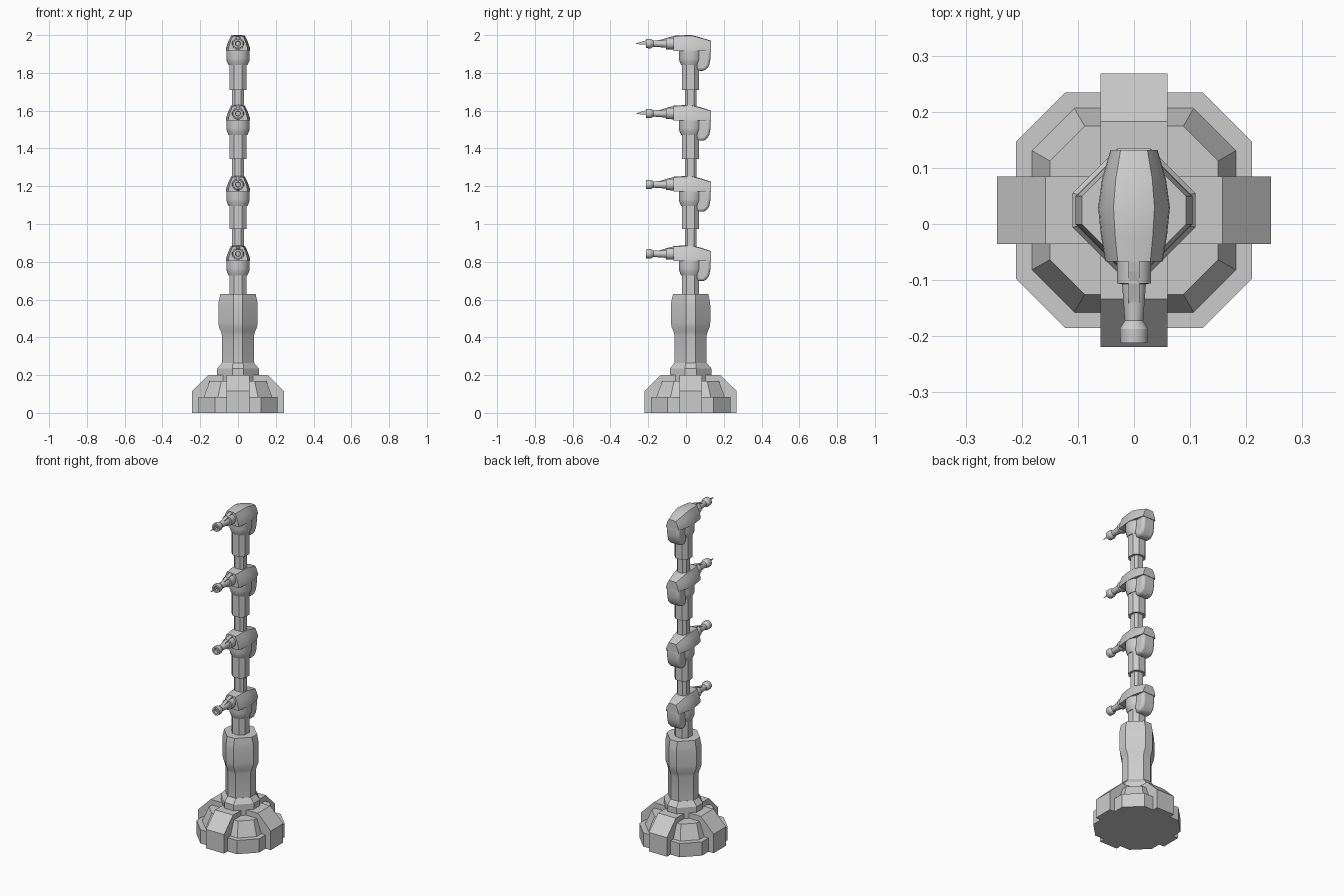
import bpy, bmesh, math

if "Cube" in bpy.data.objects:
    bpy.data.objects.remove(bpy.data.objects["Cube"])

CY = 0.0245  # the column axis sits slightly behind the origin


def finish(name, bm, bevel=0.0, smooth=None):
    bmesh.ops.recalc_face_normals(bm, faces=bm.faces)
    me = bpy.data.meshes.new(name)
    bm.to_mesh(me)
    bm.free()
    ob = bpy.data.objects.new(name, me)
    bpy.context.collection.objects.link(ob)
    if bevel:
        m = ob.modifiers.new("bevel", 'BEVEL')
        m.width, m.segments = bevel, 3
    if smooth:
        bpy.ops.object.select_all(action='DESELECT')
        ob.select_set(True)
        bpy.context.view_layer.objects.active = ob
        bpy.ops.object.shade_smooth_by_angle(angle=math.radians(smooth))
    return ob


def loft(name, rings, **kw):
    """Skin a list of equal-length point rings and cap both ends."""
    bm = bmesh.new()
    vs = [[bm.verts.new(p) for p in r] for r in rings]
    n = len(rings[0])
    for a, b in zip(vs, vs[1:]):
        for i in range(n):
            j = (i + 1) % n
            bm.faces.new((a[i], a[j], b[j], b[i]))
    bm.faces.new(vs[0])
    bm.faces.new(vs[-1])
    return finish(name, bm, **kw)


def octagon(r, c, z):
    """Square of half-width r with chamfered corners, flats of half-width c."""
    pts = [(r, -c), (r, c), (c, r), (-c, r), (-r, c), (-r, -c), (-c, -r), (c, -r)]
    return [(x, y + CY, z) for x, y in pts]


def oct_loft(name, prof, **kw):
    return loft(name, [octagon(*p) for p in prof], **kw)


def circle_z(r, z, n=24):
    return [(r * math.cos(2 * math.pi * i / n), CY + r * math.sin(2 * math.pi * i / n), z)
            for i in range(n)]


def circle_y(r, y, z, n=12):
    return [(r * math.cos(2 * math.pi * (i + .5) / n), y, z + r * math.sin(2 * math.pi * (i + .5) / n))
            for i in range(n)]


def side_prism(name, prof, w, **kw):
    """Extrude a (y, z) outline across x from -w to w."""
    return loft(name, [[(s * w, y, z) for y, z in prof] for s in (-1, 1)], **kw)


# Stepped octagonal base
oct_loft("base_plinth", [(.21, .122, 0), (.21, .122, .083)])
oct_loft("base_upper", [(.183, .107, .08), (.15, .088, .168)])

# Four buttress blocks around the base
for k in range(4):
    a = k * math.pi / 2
    prof = [(0, 0), (.244, 0), (.244, .115), (.158, .2), (0, .2)]
    rings = []
    for s in (-.06, .06):
        rings.append([(r * math.cos(a) - s * math.sin(a),
                       CY + r * math.sin(a) + s * math.cos(a), z) for r, z in prof])
    loft("base_block_%d" % (k + 1), rings)

# Collar and bulged column
oct_loft("collar", [(.11, .03, .16), (.11, .03, .235), (.085, .027, .265)])
oct_loft("column", [(.085, .025, .26), (.085, .025, .41), (.09, .025, .43), (.101, .025, .455),
                    (.104, .025, .48), (.104, .025, .57), (.102, .025, .59), (.093, .025, .63)], smooth=30)

# Mast: slim core with thicker sleeves under each head
oct_loft("mast_core", [(.031, .017, .6), (.031, .017, 1.9)])
TOPS = [.887, 1.254, 1.63, 2.0]
SLEEVES = [(.6, .74), (.974, 1.10), (1.343, 1.475), (1.71, 1.85)]


def head_section(y, w, h, z):
    half = [(w, 0), (w * .97, h * .22), (w * .8, h * .6), (w * .57, h * .96), (w * .3, h)]
    pts = half + [(-x, q) for x, q in reversed(half)]
    return [(x, y, z + q) for x, q in pts]


for i, (top, sleeve) in enumerate(zip(TOPS, SLEEVES), 1):
    seam, axis = top - .083, top - .045
    oct_loft("sleeve_%d" % i, [(.045, .021, z) for z in sleeve])
    # Tapered head shell
    loft("head_%d" % i, [head_section(*s, seam) for s in
                         [(-.067, .051, .079), (-.02, .059, .082), (.03, .064, .083),
                          (.08, .057, .070), (.132, .042, .053)]], smooth=35)
    # Round neck under the head
    loft("neck_%d" % i, [circle_z(r, seam + z) for r, z in
                         [(.062, .01), (.062, -.04), (.059, -.056), (.05, -.076)]], smooth=35)
    # Rounded lobe at the back
    side_prism("back_lobe_%d" % i, [(.04, seam + .01), (.13, seam + .01), (.13, seam - .04),
                                    (.122, seam - .08), (.1, seam - .106), (.06, seam - .106)],
               .042, bevel=.014, smooth=35)
    # Barrel with flared muzzle
    loft("barrel_%d" % i, [circle_y(r, y, axis) for r, y in
                           [(.032, -.05), (.031, -.106), (.022, -.107), (.017, -.172),
                            (.026, -.187), (.025, -.212), (.014, -.212), (.012, -.195)]], smooth=30)
    # Sloped fin on top of the barrel
    side_prism("barrel_fin_%d" % i, [(-.06, top - .045), (-.06, top - .005), (-.085, top - .01),
                                     (-.142, top - .027), (-.142, top - .045)], .01)
    # Flat pointed blade on the two upper muzzles only
    if i > 2:
        bm = bmesh.new()
        bm.faces.new([bm.verts.new((0, y, axis + z)) for y, z in
                      [(-.195, -.004), (-.195, .02), (-.215, .016), (-.268, .0), (-.245, -.004)]])
        finish("muzzle_blade_%d" % i, bm)
